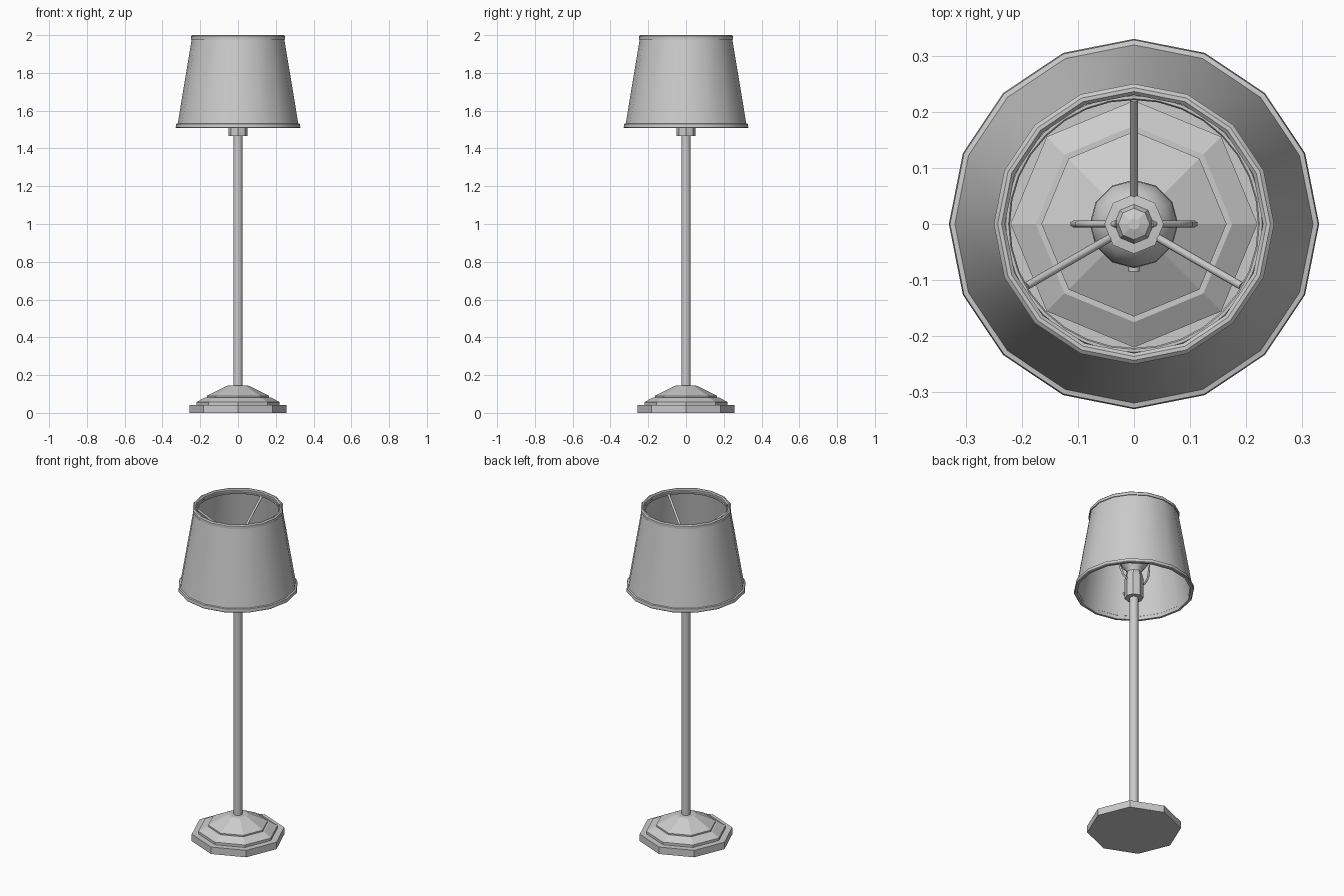
import bpy, math
from mathutils import Vector

if "Cube" in bpy.data.objects:
    bpy.data.objects.remove(bpy.data.objects["Cube"])


def finish(name, verts, faces, smooth):
    me = bpy.data.meshes.new(name)
    me.from_pydata(verts, [], faces)
    ob = bpy.data.objects.new(name, me)
    bpy.context.collection.objects.link(ob)
    bpy.ops.object.select_all(action='DESELECT')
    ob.select_set(True)
    bpy.context.view_layer.objects.active = ob
    bpy.ops.object.mode_set(mode='EDIT')
    bpy.ops.mesh.select_all(action='SELECT')
    bpy.ops.mesh.normals_make_consistent(inside=False)
    bpy.ops.object.mode_set(mode='OBJECT')
    if smooth:
        bpy.ops.object.shade_smooth_by_angle(angle=math.radians(smooth))
    return ob


def lathe(name, profile, sides, ring=False, smooth=0):
    """Spin (radius, z) points; ring closes the section, otherwise ends are capped."""
    n = len(profile)
    verts = [(r * math.cos(2 * math.pi * i / sides), r * math.sin(2 * math.pi * i / sides), z)
             for r, z in profile for i in range(sides)]
    faces = []
    for k in range(n if ring else n - 1):
        a, b = k * sides, ((k + 1) % n) * sides
        for i in range(sides):
            j = (i + 1) % sides
            faces.append((a + i, a + j, b + j, b + i))
    if not ring:
        faces += [tuple(range(sides)), tuple(range((n - 1) * sides, n * sides))]
    return finish(name, verts, faces, smooth)


def rod(name, a, b, radius, sides=8):
    a, b = Vector(a), Vector(b)
    bpy.ops.mesh.primitive_cylinder_add(vertices=sides, radius=radius, depth=(b - a).length,
                                        location=(a + b) / 2,
                                        rotation=(b - a).to_track_quat('Z', 'Y').to_euler())
    ob = bpy.context.object
    ob.name = name
    bpy.ops.object.shade_smooth_by_angle(angle=math.radians(50))
    return ob


# Stepped octagonal foot
lathe("foot_plinth", [(.257, 0), (.257, .042)], 8)
lathe("foot_step", [(.22, .04), (.22, .057), (.175, .082), (.165, .082),
                    (.165, .09), (.06, .143), (.05, .145)], 8)

# Pole and lamp socket with its switch
lathe("pole", [(.025, .13), (.025, 1.48)], 8, smooth=50)
lathe("socket", [(.051, 1.465), (.051, 1.59), (.042, 1.625)], 8)
rod("switch_stem", (0, -.04, 1.53), (0, -.075, 1.53), .006)
rod("switch_knob", (0, -.072, 1.53), (0, -.085, 1.53), .01)

# Bulb
arc = [(.08 * math.cos(math.radians(t)), 1.71 + .08 * math.sin(math.radians(t)))
       for t in (-55, -35, -10, 15, 40, 65, 86)]
lathe("bulb", [(.036, 1.61)] + arc, 12, smooth=60)

# Harp wires on both sides of the bulb
for s, side in ((-1, "left"), (1, "right")):
    pts = [(.045, 1.57), (.075, 1.585), (.1, 1.63), (.108, 1.69), (.1, 1.75),
           (.075, 1.80), (.045, 1.825), (.03, 1.845)]
    cu = bpy.data.curves.new("harp_" + side, 'CURVE')
    cu.dimensions = '3D'
    sp = cu.splines.new('POLY')
    sp.points.add(len(pts) - 1)
    for p, (x, z) in zip(sp.points, pts):
        p.co = (s * x, 0, z, 1)
    cu.bevel_depth = .006
    cu.bevel_resolution = 1
    cu.use_fill_caps = True
    bpy.context.collection.objects.link(bpy.data.objects.new("harp_" + side, cu))

# Hub cap with three spokes up to the shade's top ring
lathe("hub", [(.053, 1.815), (.053, 1.838), (.035, 1.84), (.028, 1.855), (.01, 1.862)], 8)
for k in range(3):
    t = math.radians(90 + 120 * k)
    c, s = math.cos(t), math.sin(t)
    rod(f"spoke_{k + 1}", (.045 * c, .045 * s, 1.827), (.222 * c, .222 * s, 1.972), .007)
bpy.ops.mesh.primitive_torus_add(major_segments=32, minor_segments=6, major_radius=.226,
                                 minor_radius=.005, location=(0, 0, 1.975))
bpy.context.object.name = "top_wire_ring"

# Tapered shade with rolled trims
lathe("shade", [(.322, 1.515), (.243, 1.99), (.236, 1.99), (.315, 1.515)], 16, True, 30)
lathe("bottom_trim", [(.326, 1.508), (.33, 1.512), (.328, 1.53), (.315, 1.533),
                      (.309, 1.528), (.312, 1.508)], 16, True, 30)
lathe("top_trim", [(.25, 1.978), (.25, 1.994), (.243, 2.0), (.236, 2.0),
                   (.23, 1.994), (.232, 1.978)], 16, True, 30)
